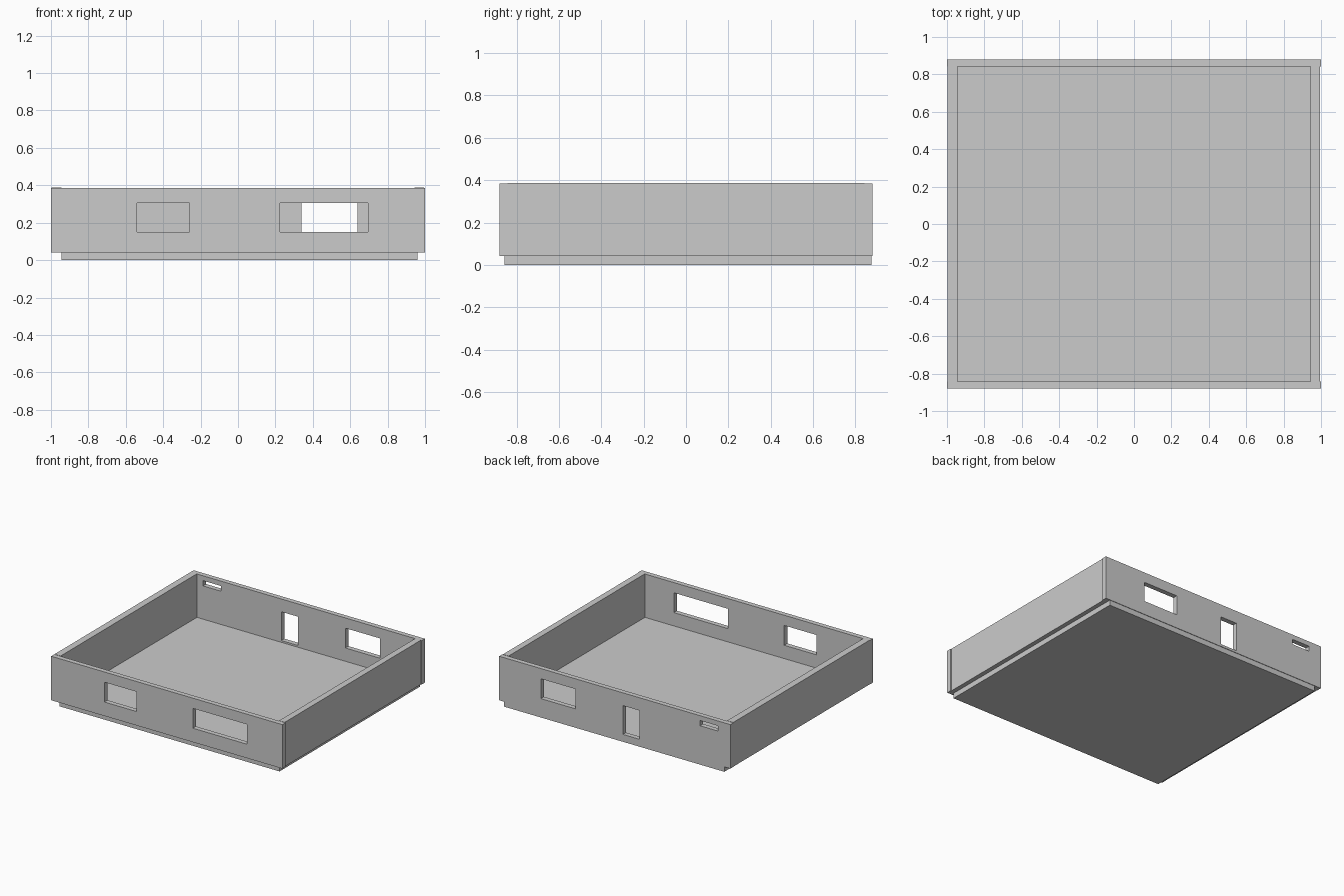
import bpy
import bmesh

if "Cube" in bpy.data.objects:
    bpy.data.objects.remove(bpy.data.objects["Cube"])


def box(name, x, y, z):
    """Box from (min, max) ranges on each axis."""
    bm = bmesh.new()
    bmesh.ops.create_cube(bm, size=1)
    for v in bm.verts:
        v.co = [r[0] if c < 0 else r[1] for c, r in zip(v.co, (x, y, z))]
    mesh = bpy.data.meshes.new(name)
    bm.to_mesh(mesh)
    bm.free()
    ob = bpy.data.objects.new(name, mesh)
    bpy.context.collection.objects.link(ob)
    return ob


def wall_with_openings(name, y, openings):
    """Long wall along x with rectangular openings cut through it."""
    wall = box(name, (-1, 1), y, (0.041, 0.385))
    for label, x, z in openings:
        cutter = box(f"{name}_{label}_cutter", x, (y[0] - 0.1, y[1] + 0.1), z)
        cutter.hide_render = True
        cutter.hide_set(True)
        mod = wall.modifiers.new(label, 'BOOLEAN')
        mod.operation = 'DIFFERENCE'
        mod.solver = 'EXACT'
        mod.object = cutter
    return wall


# Floor slab, slightly off-centre under the walls
box("floor_slab", (-0.945, 0.96), (-0.858, 0.876), (0, 0.046))

# Side walls, fitted between the long walls
box("left_wall", (-0.998, -0.945), (-0.842, 0.842), (0.041, 0.387))
box("right_wall", (0.945, 0.994), (-0.842, 0.842), (0.041, 0.387))

# Front and back walls with windows, doorway and vent
window_z = (0.15, 0.305)
wall_with_openings("front_wall", (-0.88, -0.842), [
    ("small_window", (-0.54, -0.26), window_z),
    ("wide_window", (0.225, 0.695), window_z),
])
wall_with_openings("back_wall", (0.842, 0.88), [
    ("window", (0.34, 0.64), window_z),
    ("doorway", (-0.215, -0.07), (0.06, 0.285)),
    ("vent", (-0.892, -0.738), (0.306, 0.347)),
])
